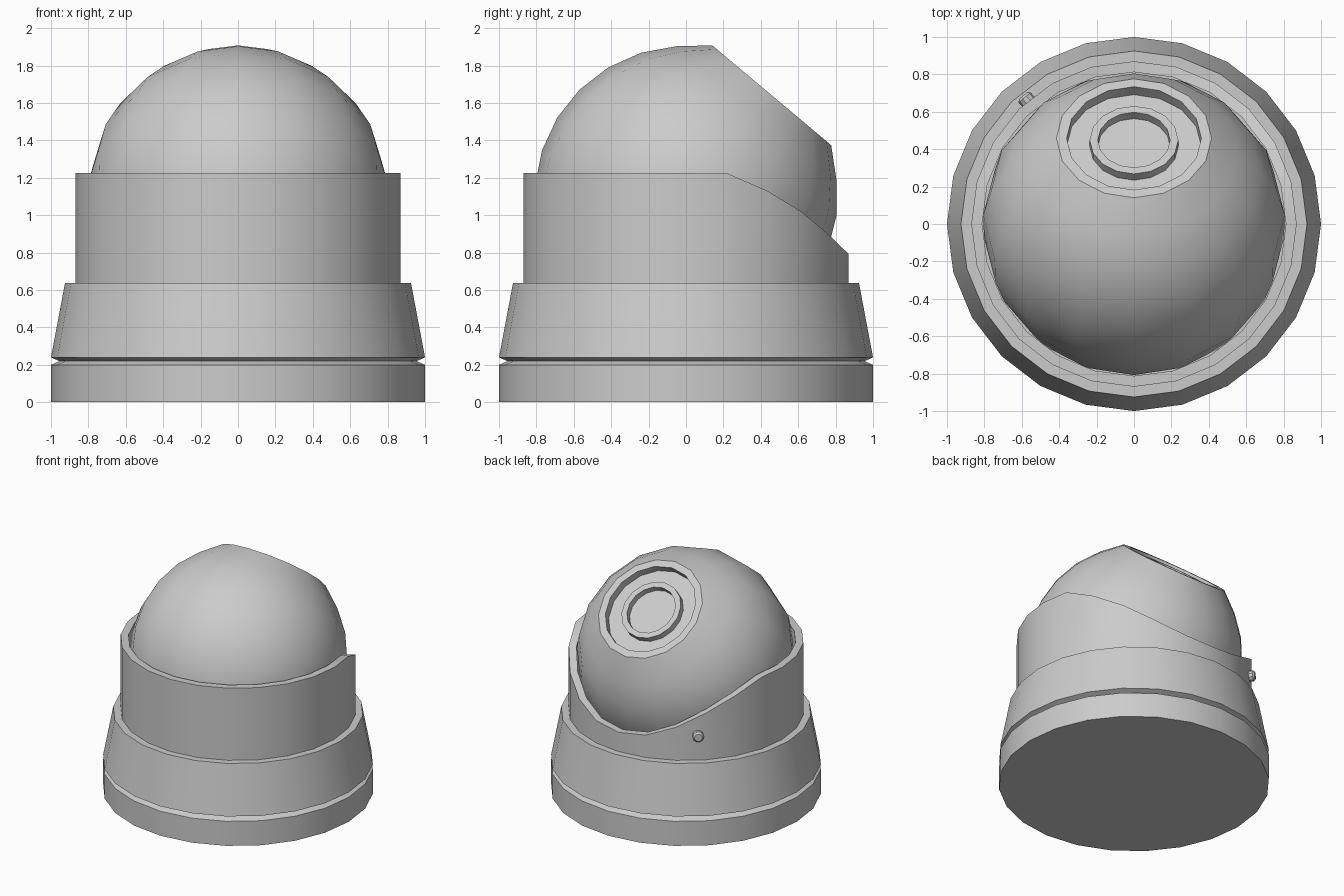
import bpy, bmesh, math
from mathutils import Matrix, Vector

if "Cube" in bpy.data.objects:
    bpy.data.objects.remove(bpy.data.objects["Cube"])

grey = bpy.data.materials.new("light_grey")
grey.diffuse_color = (0.6, 0.6, 0.6, 1)
grey.use_nodes = True
grey.node_tree.nodes["Principled BSDF"].inputs["Base Color"].default_value = grey.diffuse_color


def finish(bm, name):
    bmesh.ops.recalc_face_normals(bm, faces=bm.faces)
    mesh = bpy.data.meshes.new(name)
    bm.to_mesh(mesh)
    bm.free()
    mesh.materials.append(grey)
    obj = bpy.data.objects.new(name, mesh)
    bpy.context.collection.objects.link(obj)
    bpy.ops.object.select_all(action='DESELECT')
    obj.select_set(True)
    bpy.context.view_layer.objects.active = obj
    bpy.ops.object.shade_smooth_by_angle(angle=math.radians(30))
    return obj


def lathe(profile, steps, closed=False):
    """Turn (radius, height) points about z; radius 0 becomes a single pole."""
    bm = bmesh.new()
    rings = []
    for r, z in profile:
        if r == 0:
            rings.append([bm.verts.new((0, 0, z))] * steps)
        else:
            rings.append([bm.verts.new((r * math.cos(math.tau * i / steps),
                                        r * math.sin(math.tau * i / steps), z))
                          for i in range(steps)])
    pairs = list(zip(rings, rings[1:]))
    if closed:
        pairs.append((rings[-1], rings[0]))
    for a, b in pairs:
        for i in range(steps):
            j = (i + 1) % steps
            quad = list(dict.fromkeys((a[i], a[j], b[j], b[i])))
            bm.faces.new(quad)
    return bm


# Base: straight foot, narrow groove and tapered skirt
finish(lathe([(0, 0), (1, 0), (1, 0.2), (0.955, 0.22), (1, 0.24),
              (0.925, 0.637), (0, 0.637)], 24), "base")

# Collar: upright ring whose rim dips toward the back
RIM = 1.225
DIP = [RIM, 1.222, 1.13, 1.02, 0.905, 0.82, 0.794]
bm = lathe([(0.87, 0.6), (0.87, RIM), (0.812, RIM), (0.812, 0.6)], 24, closed=True)
for v in bm.verts:
    if v.co.z > 1 and v.co.y > 0.01:
        elevation = math.degrees(math.asin(min(1, v.co.y / v.co.xy.length)))
        v.co.z = DIP[round(elevation / 15)]
finish(bm, "collar")

# Tilted ball with a flat, recessed face
tilt = Matrix.Translation((0, 0, 1.095)) @ Matrix.Rotation(math.radians(-40), 4, 'X')
R, FACE, FLOOR = 0.81, 0.713, 0.647
ball = [(0, -R)]
for k in range(10, 0, -1):
    a = math.radians(30 + k * 150 / 11)
    ball.append((R * math.sin(a), R * math.cos(a)))
ball += [(0.415, FACE), (0.36, FACE), (0.36, FLOOR), (0, FLOOR)]
bm = lathe(ball, 16)
bm.transform(tilt)
finish(bm, "ball")

# Raised ring around the lens
bm = lathe([(0.237, FLOOR - 0.01), (0.237, FACE - 0.014),
            (0.193, FACE - 0.014), (0.193, FLOOR - 0.01)], 16, closed=True)
bm.transform(tilt)
finish(bm, "lens_ring")

# Small rounded screw on the collar
out = Vector((-0.575, 0.665, 0)).normalized()
bm = lathe([(0, -0.03), (0.042, -0.03), (0.042, 0.024), (0.03, 0.037), (0, 0.037)], 10)
bm.transform(Matrix.Translation(out * 0.87 + Vector((0, 0, 0.837)))
             @ out.to_track_quat('Z', 'Y').to_matrix().to_4x4())
finish(bm, "screw")
